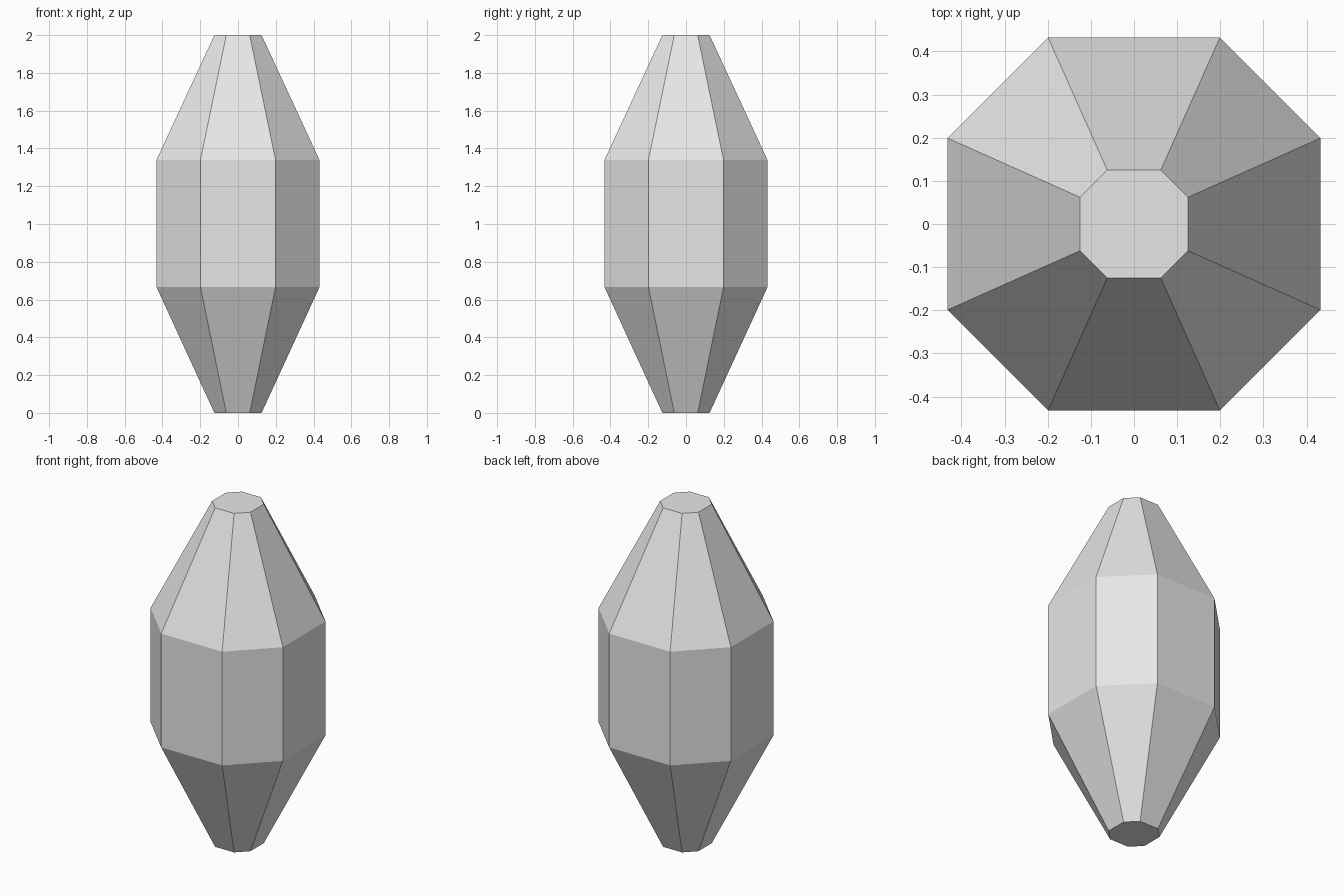
import bpy
import bmesh

cube = bpy.data.objects.get("Cube")
if cube:
    bpy.data.objects.remove(cube, do_unlink=True)

# Single plain grey
grey = bpy.data.materials.new("light_grey")
grey.use_nodes = True
colour = (0.8, 0.8, 0.8, 1.0)
grey.diffuse_color = colour
grey.node_tree.nodes["Principled BSDF"].inputs["Base Color"].default_value = colour


def octagon(bm, half_width, half_side, z):
    """Ring of eight vertices: a square with its corners cut off."""
    w, s = half_width, half_side
    ring = [(w, -s), (w, s), (s, w), (-s, w), (-w, s), (-w, -s), (-s, -w), (s, -w)]
    return [bm.verts.new((x, y, z)) for x, y in ring]


# Faceted body: tapered bottom, straight middle, tapered top
profile = [(0.125, 0.062, 0), (0.432, 0.199, 0.667),
           (0.432, 0.199, 1.338), (0.125, 0.062, 2)]
bm = bmesh.new()
rings = [octagon(bm, *level) for level in profile]
for low, high in zip(rings, rings[1:]):
    for i in range(8):
        j = (i + 1) % 8
        bm.faces.new((low[i], low[j], high[j], high[i]))

# Flat end caps
bm.faces.new(reversed(rings[0]))
bm.faces.new(rings[-1])

mesh = bpy.data.meshes.new("faceted_body")
bm.to_mesh(mesh)
bm.free()
mesh.materials.append(grey)
body = bpy.data.objects.new("faceted_body", mesh)
bpy.context.collection.objects.link(body)
